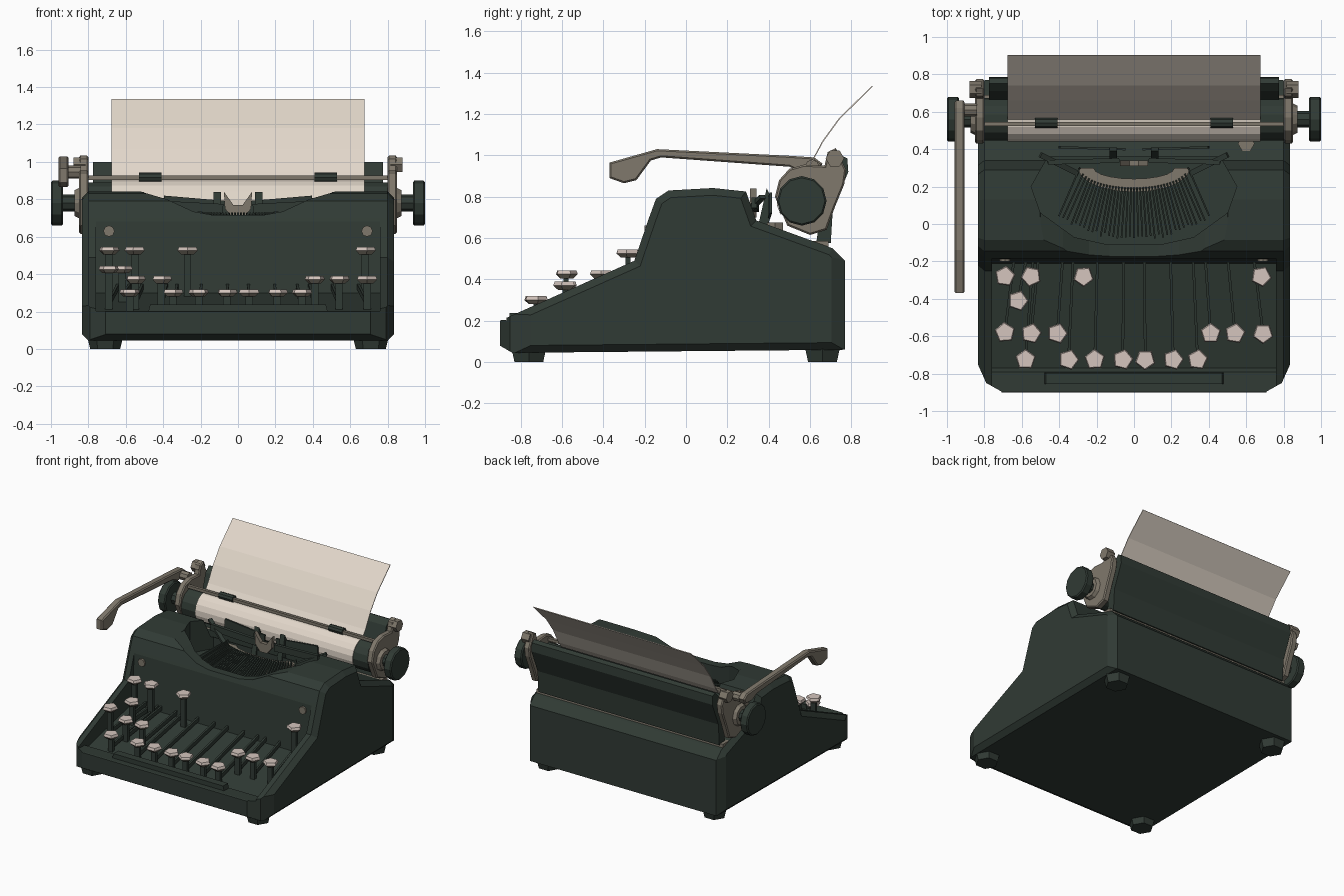
import bpy, bmesh, math, random
from mathutils import Vector

if "Cube" in bpy.data.objects:
    bpy.data.objects.remove(bpy.data.objects["Cube"])

random.seed(3)


def material(name, rgb):
    m = bpy.data.materials.new(name)
    m.diffuse_color = (*rgb, 1)
    m.use_nodes = True
    m.node_tree.nodes["Principled BSDF"].inputs["Base Color"].default_value = m.diffuse_color
    return m


GREEN = material("dark green enamel", (0.030, 0.043, 0.035))
METAL = material("dull metal", (0.215, 0.190, 0.150))
PAPER = material("cream paper", (0.76, 0.68, 0.59))
KEYTOP = material("key cream", (0.66, 0.56, 0.51))


def finish(bm, name, mat):
    bmesh.ops.recalc_face_normals(bm, faces=bm.faces)
    me = bpy.data.meshes.new(name)
    bm.to_mesh(me)
    bm.free()
    me.materials.append(mat)
    ob = bpy.data.objects.new(name, me)
    bpy.context.collection.objects.link(ob)
    return ob


def prism(name, pts, axis, a, b, mat, rim=0.0, taper=1.0):
    """Extrude a 2D outline along an axis from a to b, with optional rim chamfer / taper."""
    place = {'x': lambda u, v, t: (t, u, v),
             'y': lambda u, v, t: (u, t, v),
             'z': lambda u, v, t: (u, v, t)}[axis]
    cu = sum(p[0] for p in pts) / len(pts)
    cv = sum(p[1] for p in pts) / len(pts)
    bm = bmesh.new()
    lo = [bm.verts.new(place(u, v, a)) for u, v in pts]
    hi = [bm.verts.new(place(cu + (u - cu) * taper, cv + (v - cv) * taper, b)) for u, v in pts]
    caps = [bm.faces.new(lo), bm.faces.new(hi[::-1])]
    n = len(pts)
    for i in range(n):
        bm.faces.new((lo[i], lo[(i + 1) % n], hi[(i + 1) % n], hi[i]))
    bmesh.ops.recalc_face_normals(bm, faces=bm.faces)
    if rim:
        edges = list({e for f in caps for e in f.edges})
        bmesh.ops.bevel(bm, geom=edges, offset=rim, segments=1, affect='EDGES',
                        clamp_overlap=False)
    return finish(bm, name, mat)


def circle(u, v, r, n, turn=0.0):
    return [(u + r * math.cos(turn + 2 * math.pi * i / n),
             v + r * math.sin(turn + 2 * math.pi * i / n)) for i in range(n)]


def rect(u0, u1, v0, v1):
    return [(u0, v0), (u1, v0), (u1, v1), (u0, v1)]


def mirrored(pts):
    return pts + [(-u, v) for u, v in reversed(pts)]


def bar(name, p, q, w, h, mat):
    """Straight square bar from p to q."""
    p, q = Vector(p), Vector(q)
    d = (q - p).normalized()
    side = d.cross(Vector((0, 0, 1)))
    side = side.normalized() if side.length > 1e-4 else Vector((1, 0, 0))
    up = side.cross(d)
    ring = [(-w, -h), (w, -h), (w, h), (-w, h)]
    bm = bmesh.new()
    a, b = [[bm.verts.new(c + side * s / 2 + up * t / 2) for s, t in ring] for c in (p, q)]
    bm.faces.new(a)
    bm.faces.new(b)
    for i in range(4):
        bm.faces.new((a[i], a[(i + 1) % 4], b[(i + 1) % 4], b[i]))
    return finish(bm, name, mat)


def boolean(ob, cutter, op='DIFFERENCE'):
    m = ob.modifiers.new("cut", 'BOOLEAN')
    m.operation, m.solver, m.object = op, 'EXACT', cutter
    bpy.context.view_layer.objects.active = ob
    bpy.ops.object.modifier_apply(modifier=m.name)
    bpy.data.objects.remove(cutter)


# body: side profile, rounded front corners, keyboard well, scooped hood and type basket
body = prism("body", [(-0.9, 0.08), (-0.9, 0.2), (-0.25, 0.49), (-0.178, 0.70), (-0.145, 0.79),
                      (-0.085, 0.83), (0.13, 0.842), (0.29, 0.825), (0.34, 0.685), (0.71, 0.55),
                      (0.77, 0.49), (0.77, 0.06), (-0.84, 0.045)],
             'x', -0.835, 0.835, GREEN, rim=0.035)
boolean(body, prism("plan", mirrored([(0.68, -0.95), (0.71, -0.895), (0.79, -0.85), (0.835, -0.75),
                                      (0.86, 0.66), (0.78, 0.80)]), 'z', -0.1, 1.2, GREEN), 'INTERSECT')
boolean(body, prism("well", [(-0.95, 0.205), (-0.79, 0.2), (-0.77, 0.17), (-0.21, 0.30),
                             (-0.184, 0.69), (-0.3, 0.8), (-0.95, 0.8)], 'x', -0.76, 0.76, GREEN))
boolean(body, prism("scoop", mirrored([(0.58, 0.95), (0.50, 0.835), (0.38, 0.80), (0.24, 0.735),
                                       (0.13, 0.715)]), 'y', -0.4, 0.6, GREEN))
boolean(body, prism("basket", mirrored([(0.46, 0.36), (0.55, 0.2), (0.5, 0.06), (0.32, -0.07),
                                        (0.14, -0.11)]), 'z', 0.59, 1.0, GREEN))

# feet
for x in (-0.71, 0.71):
    for y in (-0.76, 0.66):
        prism("foot", circle(x, y, 0.10, 6), 'z', 0.08, 0.0, GREEN, taper=0.8)

# screws on the wall behind the keys
for x in (-0.69, 0.69):
    prism("wall_screw", circle(x, 0.63, 0.03, 8), 'y', -0.20, -0.17, METAL)

# keys: pentagonal caps with a metal rim, stem and lever
keys = [(x, -0.28, 0.54) for x in (-0.69, -0.55, -0.27, 0.68)]
keys += [(-0.62, -0.41, 0.44), (-0.69, -0.58, 0.44)]
keys += [(x, -0.585, 0.385) for x in (-0.55, -0.41, 0.41, 0.54, 0.69)]
keys += [(x, -0.725, 0.315) for x in (-0.58, -0.35, -0.21, -0.06, 0.06, 0.21, 0.34)]
for x, y, z in keys:
    t = random.random() * 6
    floor = 0.17 + (y + 0.77) * 0.232
    prism("key_rim", circle(x, y, 0.035, 5, t), 'z', z - 0.035, z - 0.015, METAL, taper=1.6)
    prism("key_cap", circle(x, y, 0.057, 5, t), 'z', z - 0.015, z + 0.004, KEYTOP, taper=0.88)
    prism("key_stem", rect(x - 0.02, x + 0.02, y - 0.012, y + 0.012), 'z', floor - 0.01, z - 0.03, GREEN)
    if y < -0.3:
        bar("key_lever", (x, y, floor + 0.03), (x * 0.93, -0.19, 0.335), 0.014, 0.03, GREEN)

# space bar
prism("space_bar", rect(-0.48, 0.48, -0.855, -0.795), 'z', 0.195, 0.237, GREEN, taper=0.98)

# type basket: metal segment arc and fan of type bars
arc = [(0.30 * math.cos(a), 0.30 - 0.13 * math.sin(a))
       for a in [math.pi * i / 10 for i in range(11)]]
prism("type_segment", arc + [(u * 0.72, 0.30 + (v - 0.30) * 0.45) for u, v in reversed(arc)],
      'z', 0.58, 0.70, METAL)
for i in range(37):
    s = (i - 18) / 18
    bar("type_bar", (s * 0.29, 0.30 - 0.11 * math.sqrt(max(0, 1 - s * s)), 0.715),
        (s * 0.40, -0.09 + 0.12 * s * s + random.uniform(0, 0.03), 0.63 + random.uniform(-0.01, 0.01)),
        0.009, 0.03, GREEN)

# ribbon guides, type guide and card holders in front of the platen
for s in (-1, 1):
    bar("ribbon_guide", (s * 0.08, 0.34, 0.75), (s * 0.46, 0.33, 0.77), 0.025, 0.05, GREEN)
    bar("card_holder", (s * 0.05, 0.40, 0.74), (s * 0.40, 0.41, 0.77), 0.012, 0.10, GREEN)
    bar("ribbon_arm", (s * 0.30, 0.27, 0.70), (s * 0.50, 0.37, 0.80), 0.03, 0.02, GREEN)
    prism("guide_support", [(0.34, 0.62), (0.40, 0.64), (0.41, 0.80), (0.39, 0.84)], 'x',
          s * 0.09, s * 0.13, GREEN)
prism("type_guide", mirrored([(0.03, 0.70), (0.07, 0.75), (0.075, 0.84), (0.025, 0.77)]),
      'y', 0.31, 0.34, METAL)
prism("scale_tab", circle(0.60, 0.43, 0.045, 6), 'z', 0.64, 0.675, METAL)

# carriage: rail, back panel, platen, end plates, shafts and knobs
prism("carriage_rail", rect(0.57, 0.69, 0.53, 0.585), 'x', -0.80, 0.80, METAL)
prism("carriage_back", [(0.63, 0.575), (0.70, 0.575), (0.71, 0.74), (0.785, 0.92), (0.78, 0.985),
                        (0.75, 1.0), (0.71, 0.96), (0.66, 0.80)], 'x', -0.775, 0.775, GREEN)
prism("platen", circle(0.56, 0.78, 0.113, 14), 'x', -0.80, 0.80, GREEN)
plate = [(0.43, 0.80), (0.45, 0.88), (0.50, 0.935), (0.57, 0.955), (0.67, 0.95), (0.685, 1.015),
         (0.725, 1.035), (0.755, 0.97), (0.775, 0.93), (0.765, 0.86), (0.72, 0.75), (0.68, 0.64),
         (0.60, 0.615), (0.49, 0.66)]
for s in (-1, 1):
    prism("carriage_end_plate", plate, 'x', s * 0.80, s * 0.85, METAL, rim=0.008)
    prism("plate_hub", circle(0.56, 0.78, 0.09, 10), 'x', s * 0.84, s * 0.875, METAL, taper=0.8)
    prism("carriage_tab", circle(0.72, 0.985, 0.045, 6), 'x', s * 0.815, s * 0.88, METAL)
    prism("platen_shaft", circle(0.56, 0.78, 0.045, 8), 'x', s * 0.85, s * 0.94, GREEN)
    prism("platen_knob", circle(0.56, 0.78, 0.12, 12), 'x', s * 0.935, s * 1.0, GREEN, rim=0.008)

# paper wrapped round the platen and rising behind it
front = [(0.56 + 0.122 * math.cos(math.radians(a)), 0.78 + 0.122 * math.sin(math.radians(a)))
         for a in range(210, 80, -20)]
front += [(0.595, 0.95), (0.66, 1.07), (0.74, 1.18), (0.9, 1.337)]
prism("paper", front + [(u + 0.004, v - 0.004) for u, v in reversed(front)],
      'x', -0.675, 0.675, PAPER)

# paper bail with rollers and arms
bar("paper_bail", (-0.80, 0.535, 0.915), (0.80, 0.535, 0.915), 0.022, 0.022, METAL)
for x in (-0.47, 0.47):
    prism("bail_roller", circle(0.54, 0.917, 0.026, 8), 'x', x - 0.06, x + 0.06, GREEN)

# carriage return lever with pivot
prism("return_lever", [(0.66, 0.96), (0.62, 0.99), (0.5, 0.998), (-0.14, 1.03), (-0.37, 0.965),
                       (-0.37, 0.89), (-0.30, 0.865), (-0.24, 0.88), (-0.17, 0.975), (-0.12, 0.99),
                       (0.5, 0.945), (0.56, 0.915), (0.64, 0.92)],
      'x', -0.96, -0.905, METAL, rim=0.008)
prism("lever_pivot", circle(0.61, 0.945, 0.035, 8), 'x', -0.92, -0.84, METAL)
